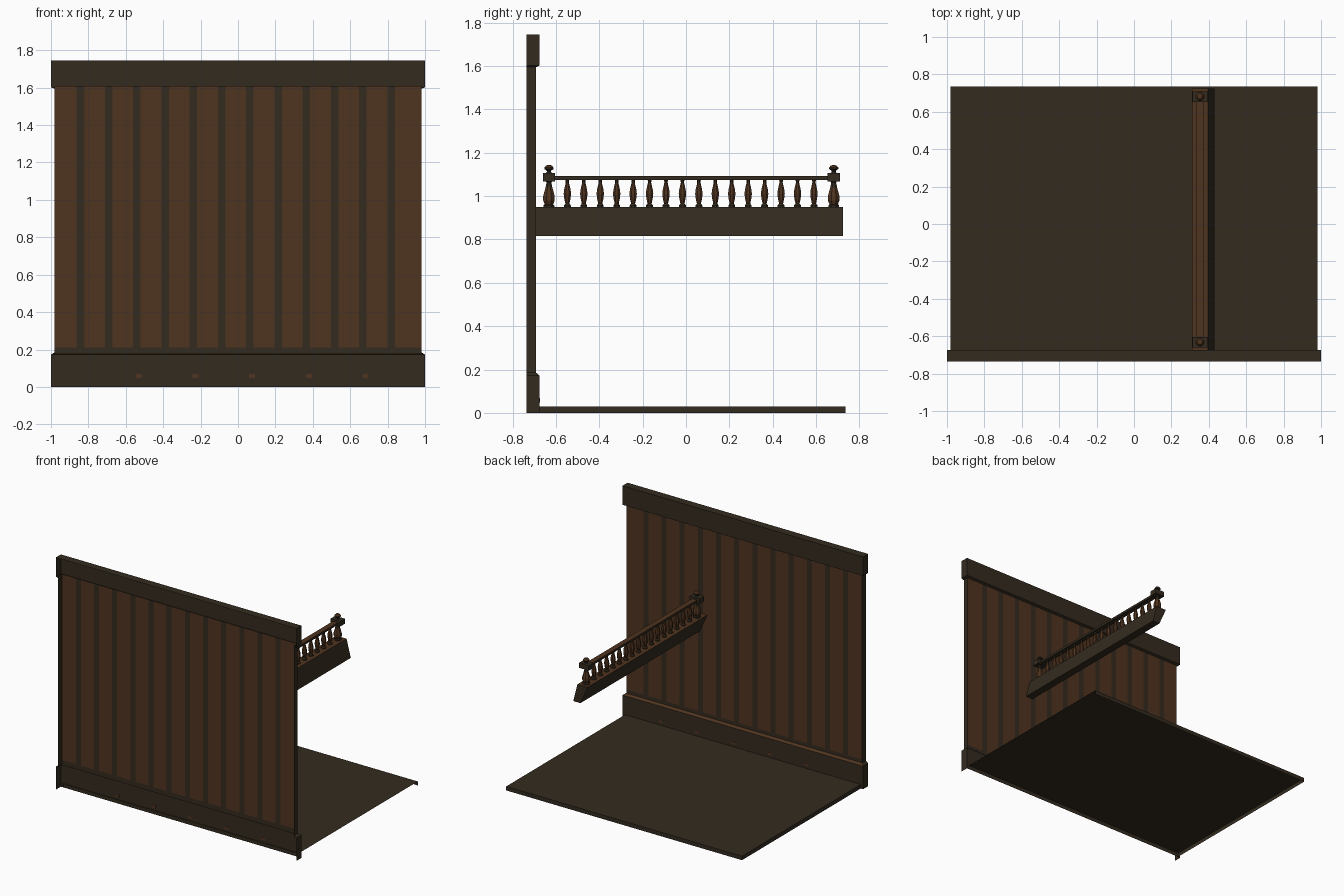
import bpy, bmesh, math

if "Cube" in bpy.data.objects:
    bpy.data.objects.remove(bpy.data.objects["Cube"])


def mat(name, rgb):
    m = bpy.data.materials.new(name)
    m.diffuse_color = (*rgb, 1)
    m.use_nodes = True
    m.node_tree.nodes["Principled BSDF"].inputs["Base Color"].default_value = m.diffuse_color
    return m


GREY = mat("dark_timber", (0.033, 0.024, 0.0135))
BROWN = mat("brown_timber", (0.078, 0.034, 0.0135))
FLOOR = mat("floor_timber", (0.034, 0.024, 0.0145))


def finish(name, bm, mats, rule=None, drop=None):
    """rule gives the material of a face, drop picks faces left open."""
    bmesh.ops.recalc_face_normals(bm, faces=bm.faces)
    bm.normal_update()
    if rule:
        for f in bm.faces:
            f.material_index = rule(f)
    if drop:
        bmesh.ops.delete(bm, geom=[f for f in bm.faces if drop(f)], context='FACES')
    me = bpy.data.meshes.new(name)
    bm.to_mesh(me)
    bm.free()
    for m in mats:
        me.materials.append(m)
    ob = bpy.data.objects.new(name, me)
    bpy.context.collection.objects.link(ob)
    return ob


def box_bm(x0, x1, y0, y1, z0, z1):
    bm = bmesh.new()
    bmesh.ops.create_cube(bm, size=1)
    for v in bm.verts:
        v.co = (x0 + (v.co.x + .5) * (x1 - x0), y0 + (v.co.y + .5) * (y1 - y0),
                z0 + (v.co.z + .5) * (z1 - z0))
    return bm


def box(name, *dims, m=GREY, drop=None):
    return finish(name, box_bm(*dims), [m], None, drop)


def prism_y(name, pts, y0, y1, mats, rule=None, drop=None):
    """Extrude an x-z outline along y."""
    bm = bmesh.new()
    a = [bm.verts.new((x, y0, z)) for x, z in pts]
    b = [bm.verts.new((x, y1, z)) for x, z in pts]
    bm.faces.new(a)
    bm.faces.new(b)
    n = len(pts)
    for i in range(n):
        bm.faces.new((a[i], a[(i + 1) % n], b[(i + 1) % n], b[i]))
    return finish(name, bm, mats, rule, drop)


def lathe(name, x, y, profile, mats, rule=None, sides=8):
    """Turned part from (radius, z) rings, capped at both ends."""
    bm = bmesh.new()
    rings = []
    for r, z in profile:
        rings.append([bm.verts.new((x + r * math.cos((k + .5) * math.tau / sides),
                                    y + r * math.sin((k + .5) * math.tau / sides), z))
                      for k in range(sides)])
    for lo, hi in zip(rings, rings[1:]):
        for k in range(sides):
            j = (k + 1) % sides
            bm.faces.new((lo[k], lo[j], hi[j], hi[k]))
    bm.faces.new(rings[0])
    bm.faces.new(rings[-1])
    return finish(name, bm, mats, rule)


# floor: top, front lip and one side, open underneath
box("floor", -.98, .98, -.68, .735, 0, .03, m=FLOOR,
    drop=lambda f: f.normal.z < -.9 or f.normal.x > .9 or f.normal.y < -.9)

# wall panel, open at the back: 13 brown boards with grey gaps
bm = box_bm(-.98, .98, -.735, -.692, .175, 1.61)
PITCH, GAP = .151, .0205
joints = [PITCH * (i - 5.5) - .012 for i in range(12)]


def cut(co, no):
    bmesh.ops.bisect_plane(bm, geom=bm.verts[:] + bm.edges[:] + bm.faces[:],
                           plane_co=co, plane_no=no)


for j in joints:
    cut((j - GAP, 0, 0), (1, 0, 0))
    cut((j + GAP, 0, 0), (1, 0, 0))
cut((0, 0, .212), (0, 0, 1))


def board_rule(f):
    c = f.calc_center_median()
    if abs(f.normal.y) < .5 or c.z < .212:
        return 0
    return 0 if any(abs(c.x - j) < GAP for j in joints) else 1


finish("wall_panel", bm, [GREY, BROWN], board_rule,
       lambda f: f.normal.y < -.5 or abs(f.normal.z) > .5)


# skirting and top trim, open at the back, sloping in towards the panel
def trim(name, z0, z1, slope_top, rule=None):
    bm = box_bm(-1, 1, -.735, -.675, z0, z1)
    zs = z1 if slope_top else z0
    edge = [f for f in bm.faces if abs(f.calc_center_median().z - zs) < 1e-4]
    new = bmesh.ops.extrude_face_region(bm, geom=edge)["geom"]
    bmesh.ops.delete(bm, geom=[f for f in edge if f.is_valid], context='FACES')
    for v in new:
        if isinstance(v, bmesh.types.BMVert):
            v.co.x *= .98
            v.co.z += .014 if slope_top else -.008
            if v.co.y > -.7:
                v.co.y = -.692
    return finish(name, bm, [GREY, BROWN], rule,
                  lambda f: f.normal.y < -.9 or f.normal.z < -.95
                  or (slope_top and f.normal.z > .99))


trim("skirting", 0, .172, True,
     lambda f: int(f.normal.y > .3 and f.normal.z > .3))
trim("top_trim", 1.602, 1.745, False)

# small worn pegs along the skirting, showing on both sides
for i in range(5):
    x = -.53 + .303 * i
    box("skirting_peg", x - .016, x + .016, -.677, -.6735, .048, .068, m=BROWN)

# leaning ledge board carried by the wall
prism_y("ledge_board", [(.31, .95), (.395, .95), (.43, .815), (.37, .815)],
        -.692, .725, [GREY, BROWN], lambda f: int(f.normal.z > .9),
        lambda f: f.normal.y < -.9)

# handrail with a brown top
CX = .352
prism_y("handrail", [(CX - .02, 1.075), (CX + .02, 1.075), (CX + .02, 1.092), (CX - .02, 1.092)],
        -.63, .683, [GREY, BROWN], lambda f: int(f.normal.z > .9))

# slim balusters
SLIM = [(.017, .948), (.017, .957), (.010, .965), (.015, .985), (.0185, 1.01),
        (.016, 1.03), (.008, 1.062), (.010, 1.078)]
for i in range(16):
    lathe("baluster", CX, -.547 + i * .0758, SLIM, [GREY, BROWN],
          lambda f: int(.967 < f.calc_center_median().z < 1.06))

# end posts with block and finial
POST = [(.027, .948), (.027, .957), (.021, .962), (.029, .98), (.0285, 1.0),
        (.017, 1.04), (.012, 1.062), (.018, 1.07)]
FINIAL = [(.015, 1.105), (.010, 1.113), (.012, 1.118), (.023, 1.124),
          (.023, 1.131), (.014, 1.141), (.004, 1.143)]
for y in (-.632, .681):
    lathe("end_post", CX, y, POST, [GREY, BROWN],
          lambda f: int(.965 < f.calc_center_median().z < 1.05))
    box("post_block", CX - .04, CX + .04, y - .028, y + .028, 1.068, 1.106)
    lathe("post_finial", CX, y, FINIAL, [GREY, BROWN],
          lambda f: int(f.calc_center_median().z > 1.133))
